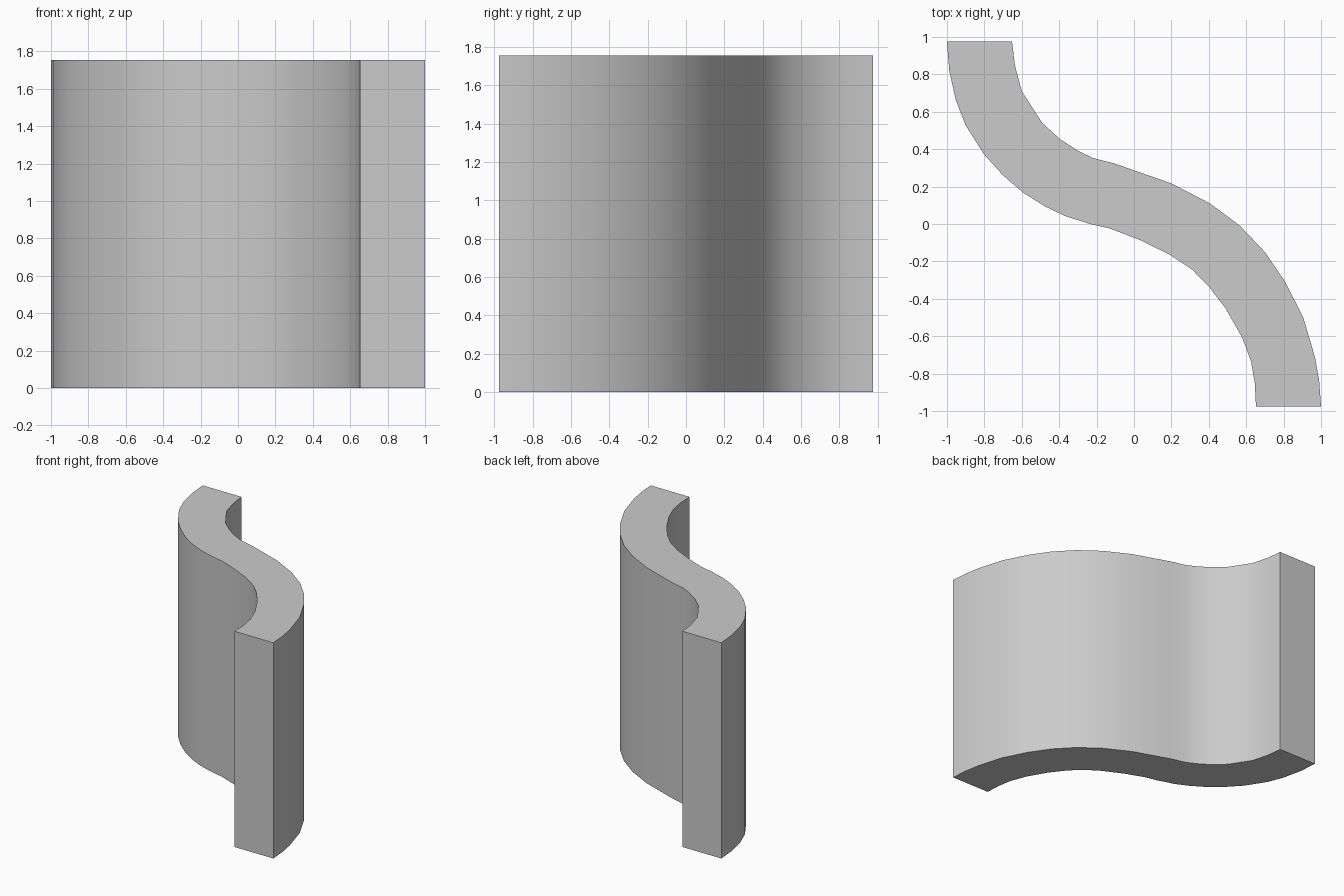
import bpy, bmesh

HEIGHT = 1.755

# S-shaped plan: paired points along the two sides of the wall
upper = [(-0.652, 0.975), (-0.637, 0.85), (-0.60, 0.71), (-0.49, 0.54), (-0.395, 0.453),
         (-0.30, 0.392), (-0.22, 0.353), (-0.10, 0.322), (0.0, 0.287), (0.20, 0.217),
         (0.406, 0.11), (0.567, -0.01), (0.70, -0.15), (0.807, -0.307), (0.905, -0.50),
         (0.968, -0.714), (0.99, -0.84), (1.0, -0.975)]
lower = [(-1.0, 0.975), (-0.988, 0.82), (-0.952, 0.66), (-0.90, 0.527), (-0.80, 0.37),
         (-0.70, 0.26), (-0.593, 0.168), (-0.476, 0.094), (-0.369, 0.043), (-0.235, 0.0),
         (-0.128, -0.024), (0.03, -0.085), (0.19, -0.163), (0.31, -0.243), (0.40, -0.334),
         (0.49, -0.452), (0.578, -0.607), (0.626, -0.735), (0.646, -0.85), (0.652, -0.975)]

# Plan outline as one face, extruded upward
bm = bmesh.new()
base = bm.faces.new([bm.verts.new((x, y, 0)) for x, y in lower + upper[::-1]])
ext = bmesh.ops.extrude_face_region(bm, geom=[base], use_keep_orig=True)
top_verts = [g for g in ext["geom"] if isinstance(g, bmesh.types.BMVert)]
bmesh.ops.translate(bm, verts=top_verts, vec=(0, 0, HEIGHT))
bmesh.ops.recalc_face_normals(bm, faces=bm.faces)

mesh = bpy.data.meshes.new("curved_wall")
bm.to_mesh(mesh)
bm.free()
wall = bpy.data.objects.new("curved_wall", mesh)
bpy.context.collection.objects.link(wall)

# Smooth curved sides, crisp ends and rims
bpy.context.view_layer.objects.active = wall
wall.select_set(True)
bpy.ops.object.shade_smooth_by_angle(angle=0.6)
